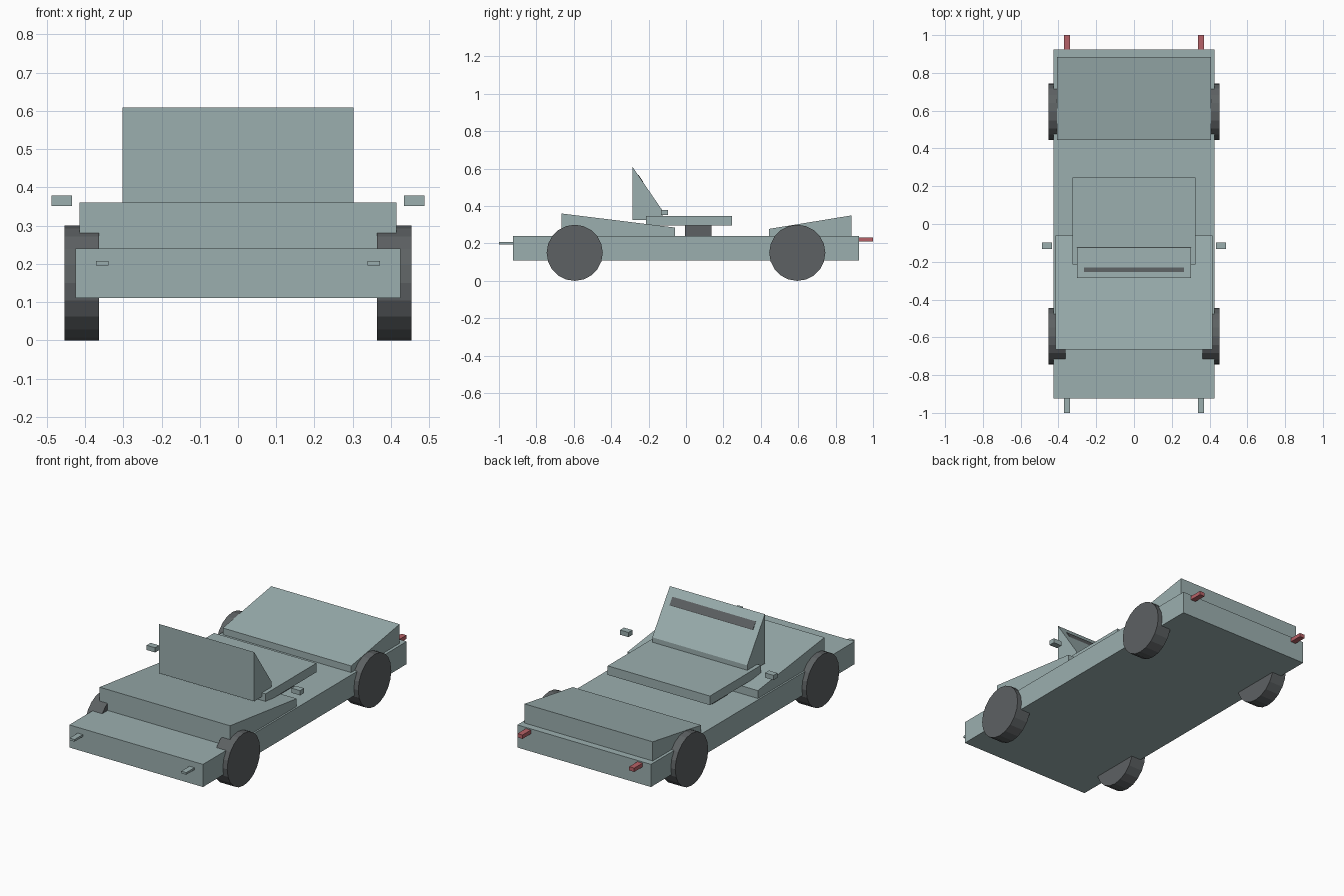
import bpy, bmesh, math
from mathutils import Matrix

if "Cube" in bpy.data.objects:
    bpy.data.objects.remove(bpy.data.objects["Cube"])


def material(name, rgb):
    m = bpy.data.materials.new(name)
    m.diffuse_color = (*rgb, 1)
    m.use_nodes = True
    m.node_tree.nodes["Principled BSDF"].inputs["Base Color"].default_value = m.diffuse_color
    return m


PAINT = material("grey green paint", (0.33, 0.43, 0.43))
DARK = material("dark grey", (0.11, 0.12, 0.125))
RED = material("lamp red", (0.47, 0.12, 0.135))


def finish(name, bm, mat):
    bmesh.ops.recalc_face_normals(bm, faces=bm.faces)
    me = bpy.data.meshes.new(name)
    bm.to_mesh(me)
    bm.free()
    me.materials.append(mat)
    ob = bpy.data.objects.new(name, me)
    bpy.context.collection.objects.link(ob)
    return ob


def prism(name, profile, x0, x1, mat):
    """Extrude a (y, z) side profile from x0 to x1."""
    bm = bmesh.new()
    face = bm.faces.new([bm.verts.new((x0, y, z)) for y, z in profile])
    ext = bmesh.ops.extrude_face_region(bm, geom=[face])["geom"]
    verts = [v for v in ext if isinstance(v, bmesh.types.BMVert)]
    bmesh.ops.translate(bm, verts=verts, vec=(x1 - x0, 0, 0))
    return finish(name, bm, mat)


def box(name, x, y, z, mat):
    return prism(name, [(y[0], z[0]), (y[1], z[0]), (y[1], z[1]), (y[0], z[1])], x[0], x[1], mat)


def wheel(name, x, y):
    bm = bmesh.new()
    turn = Matrix.Translation((x, y, 0.15)) @ Matrix.Rotation(math.pi / 2, 4, 'Y')
    bmesh.ops.create_cone(bm, cap_ends=True, segments=20, radius1=0.15,
                          radius2=0.15, depth=0.09, matrix=turn)
    return finish(name, bm, DARK)


# Flat chassis, wedge bonnet and wedge boot
box("chassis", (-0.425, 0.425), (-0.925, 0.925), (0.11, 0.24), PAINT)
prism("bonnet", [(-0.665, 0.235), (-0.06, 0.235), (-0.06, 0.285), (-0.665, 0.36)],
      -0.415, 0.415, PAINT)
prism("boot", [(0.445, 0.235), (0.885, 0.235), (0.885, 0.35), (0.445, 0.278)],
      -0.408, 0.408, PAINT)

# Raised seat slab on a dark pedestal
box("seat", (-0.325, 0.325), (-0.215, 0.247), (0.295, 0.347), PAINT)
box("seat_pedestal", (-0.26, 0.26), (-0.005, 0.135), (0.235, 0.3), DARK)

# Upright wedge with a dark strip along its sloping rear
prism("windshield_wedge", [(-0.285, 0.325), (-0.125, 0.325), (-0.125, 0.375), (-0.285, 0.608)],
      -0.302, 0.302, PAINT)
slope = (0.375 - 0.608) / 0.16
za, zb = (0.608 + slope * (y + 0.285) for y in (-0.255, -0.23))
prism("dash_strip", [(-0.255, za - 0.006), (-0.255, za + 0.004),
                     (-0.23, zb + 0.004), (-0.23, zb - 0.006)], -0.265, 0.265, DARK)

# Paired parts
for side, s in (("left", -1), ("right", 1)):
    wheel("front_wheel_" + side, s * 0.408, -0.595)
    wheel("rear_wheel_" + side, s * 0.408, 0.595)
    lamp_x = (s * 0.355 - 0.016, s * 0.355 + 0.016)
    box("headlamp_" + side, lamp_x, (-1.0, -0.92), (0.195, 0.207), PAINT)
    box("tail_lamp_" + side, lamp_x, (0.92, 1.0), (0.211, 0.233), RED)
    box("side_mirror_" + side, (s * 0.461 - 0.027, s * 0.461 + 0.027),
        (-0.133, -0.097), (0.351, 0.378), PAINT)
